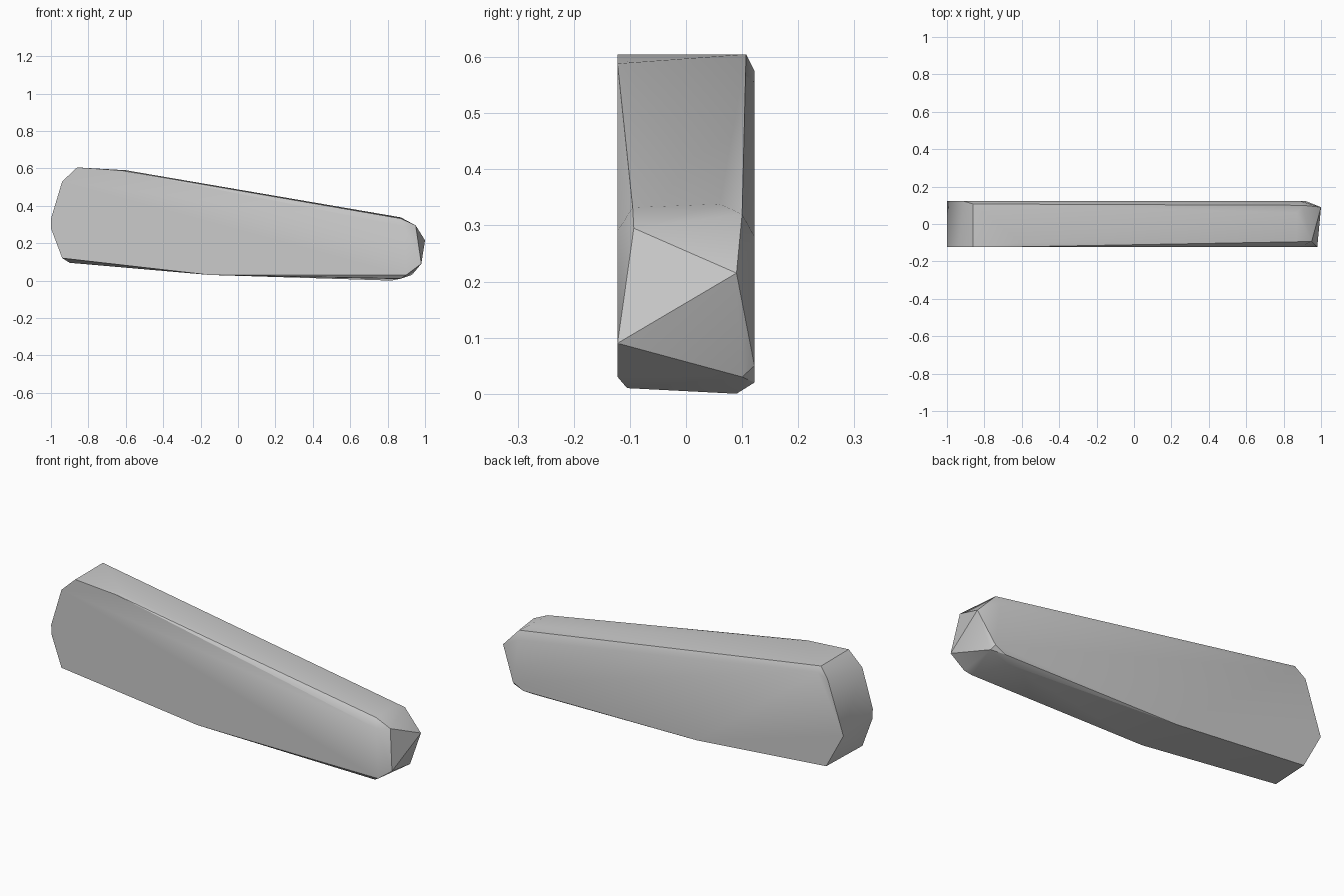
import bpy, bmesh, math

if "Cube" in bpy.data.objects:
    bpy.data.objects.remove(bpy.data.objects["Cube"])

# Plain grey material
grey = bpy.data.materials.new("plain_grey")
grey.use_nodes = True
colour = (0.6, 0.6, 0.6, 1)
grey.diffuse_color = colour
grey.node_tree.nodes["Principled BSDF"].inputs["Base Color"].default_value = colour

SIDE = 0.122  # half thickness

# Outlines (x, z) of the two broad faces
front_face = [(-1, .33), (-.94, .53), (-.86, .605), (-.62, .588), (.89, .29),
              (.98, .09), (.9, .03), (-.15, .03), (-.94, .12)]
back_face = [(-1, .28), (-.91, .55), (-.85, .575), (.89, .28),
             (.92, .05), (.86, .02), (-.15, .03), (-.9, .095)]

# Chipped ridges and corners (x, y, z) that stand between the broad faces
ridges = [(-1, -.12, .28), (-.86, .107, .605), (-.6, -.1, .59), (.87, -.095, .332),
          (.87, .06, .338), (.9, .1, .32), (.95, -.093, .295), (1, .09, .215),
          (.93, .1, .03), (.82, .09, 0), (.87, -.105, .01)]

points = [(x, -SIDE, z) for x, z in front_face]
points += [(x, SIDE, z) for x, z in back_face]
points += ridges

# Wrap the outlines and ridges into one tapered solid block
bm = bmesh.new()
for p in points:
    bm.verts.new(p)
bmesh.ops.convex_hull(bm, input=bm.verts[:])
bmesh.ops.delete(bm, geom=[v for v in bm.verts if not v.link_faces], context='VERTS')
bmesh.ops.dissolve_limit(bm, angle_limit=math.radians(1), verts=bm.verts[:], edges=bm.edges[:])
bmesh.ops.recalc_face_normals(bm, faces=bm.faces[:])
mesh = bpy.data.meshes.new("tapered_block")
bm.to_mesh(mesh)
bm.free()
mesh.materials.append(grey)

block = bpy.data.objects.new("tapered_block", mesh)
bpy.context.collection.objects.link(block)
bpy.context.view_layer.objects.active = block
block.select_set(True)
bpy.ops.object.shade_smooth_by_angle(angle=math.radians(30))
